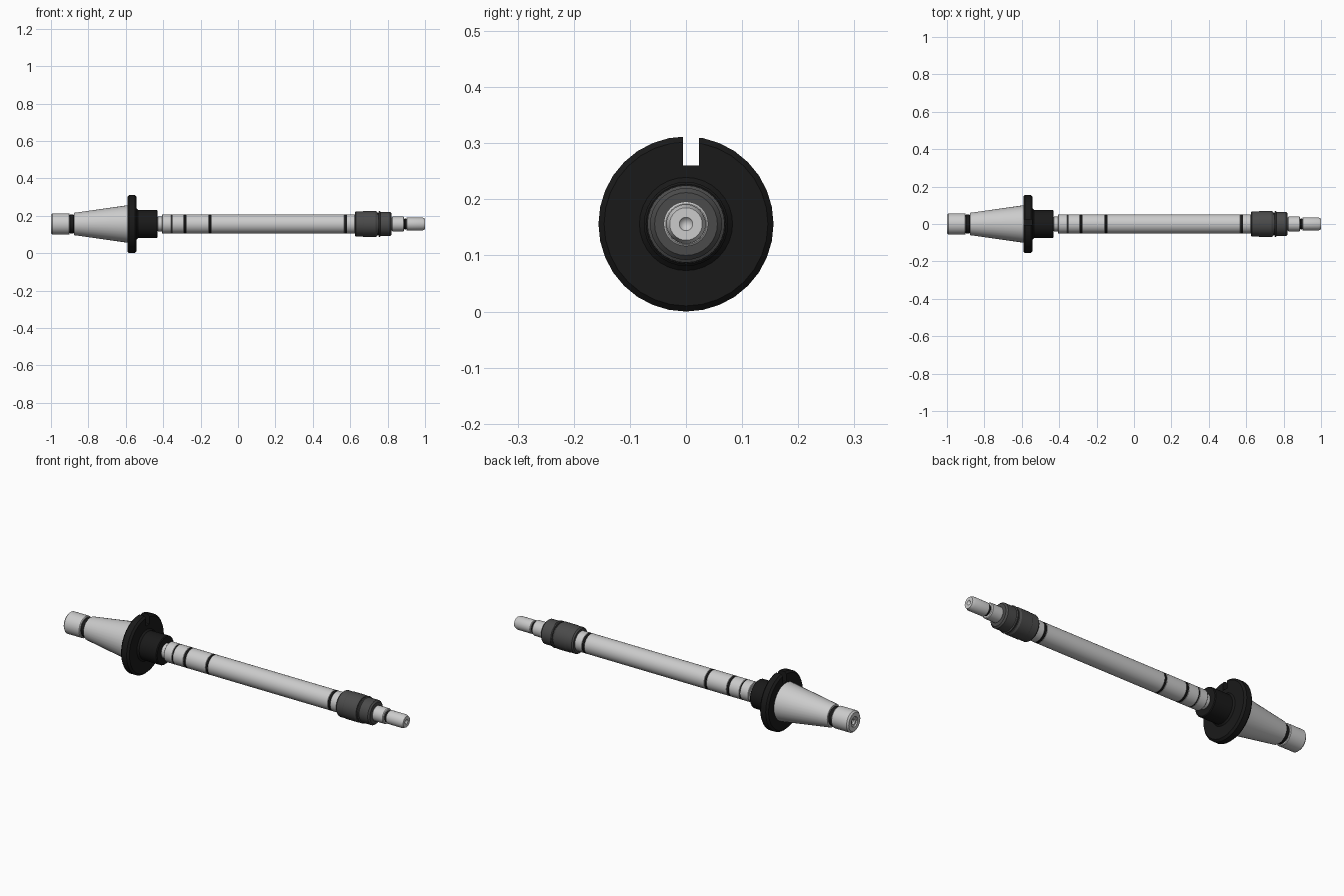
import bpy, bmesh, math

if "Cube" in bpy.data.objects:
    bpy.data.objects.remove(bpy.data.objects["Cube"])

AXIS_Z = 0.156


def material(name, value):
    m = bpy.data.materials.new(name)
    m.diffuse_color = (value, value, value, 1)
    m.use_nodes = True
    m.node_tree.nodes["Principled BSDF"].inputs["Base Color"].default_value = m.diffuse_color
    return m


BLACK = material("black_oxide", 0.01)
DARK = material("dark_steel", 0.07)


def lathe(name, profile, mat=None, sides=32):
    """Revolve (x, radius) points around the long axis; radius 0 closes to a point."""
    bm = bmesh.new()
    rings = []
    for x, r in profile:
        if r == 0:
            rings.append([bm.verts.new((x, 0, AXIS_Z))] * sides)
        else:
            rings.append([bm.verts.new((x, r * math.sin(2 * math.pi * i / sides),
                                        AXIS_Z + r * math.cos(2 * math.pi * i / sides)))
                          for i in range(sides)])
    for a, b in zip(rings, rings[1:]):
        for i in range(sides):
            j = (i + 1) % sides
            bm.faces.new(list(dict.fromkeys((a[i], a[j], b[j], b[i]))))
    bmesh.ops.recalc_face_normals(bm, faces=bm.faces)
    mesh = bpy.data.meshes.new(name)
    bm.to_mesh(mesh)
    bm.free()
    ob = bpy.data.objects.new(name, mesh)
    bpy.context.collection.objects.link(ob)
    if mat:
        mesh.materials.append(mat)
    bpy.ops.object.select_all(action='DESELECT')
    ob.select_set(True)
    bpy.context.view_layer.objects.active = ob
    bpy.ops.object.shade_smooth_by_angle(angle=math.radians(25))
    return ob


def collar(name, x0, x1, r, mat=None, c=0.002):
    """Plain cylinder section with a small chamfer at both ends."""
    return lathe(name, [(x0, 0), (x0, r - c), (x0 + c, r),
                        (x1 - c, r), (x1, r - c), (x1, 0)], mat)


# Tapered shank: end pilot with centre hole, groove, cone
lathe("shank_pilot", [(-0.975, 0), (-0.985, 0.012), (-0.994, 0.014), (-0.994, 0.024), (-1, 0.027),
                      (-1, 0.049), (-0.992, 0.057), (-0.904, 0.057), (-0.9, 0.054), (-0.9, 0)])
collar("shank_groove", -0.9, -0.878, 0.05, BLACK)
lathe("taper_cone", [(-0.878, 0), (-0.878, 0.057), (-0.874, 0.06), (-0.592, 0.1), (-0.592, 0)])

# Drive flange and hub, with one key slot cut through the rim
flange = lathe("drive_flange", [
    (-0.592, 0), (-0.592, 0.146), (-0.582, 0.156), (-0.552, 0.156), (-0.542, 0.146),
    (-0.542, 0.083), (-0.534, 0.075), (-0.434, 0.075), (-0.43, 0.071), (-0.43, 0)], BLACK)
bpy.ops.mesh.primitive_cube_add(size=1, location=(-0.567, 0.009, 0.31))
cutter = bpy.context.object
cutter.name = "key_slot_cutter"
cutter.scale = (0.12, 0.029, 0.1)
cutter.hide_render = True
cut = flange.modifiers.new("key_slot", 'BOOLEAN')
cut.operation = 'DIFFERENCE'
cut.solver = 'EXACT'
cut.object = cutter
bpy.context.view_layer.objects.active = flange
bpy.ops.object.modifier_apply(modifier=cut.name)
bpy.data.objects.remove(cutter)

# Neck between hub and spacers
collar("neck", -0.43, -0.405, 0.039)

# Spacer rings along the arbor, with black bands between them
R = 0.052
for i, (a, b) in enumerate([(-0.405, -0.356), (-0.352, -0.289), (-0.277, -0.156),
                            (-0.145, 0.569), (0.582, 0.625)]):
    collar(f"spacer_{i + 1}", a, b, R)
for i, (a, b) in enumerate([(-0.356, -0.352), (-0.289, -0.277), (-0.156, -0.145), (0.569, 0.582)]):
    collar(f"black_band_{i + 1}", a, b, R, BLACK, 0.0005)

# Bearing sleeve and clamping nut
lathe("bearing_sleeve", [(0.625, 0), (0.625, 0.062), (0.632, 0.068), (0.668, 0.068), (0.671, 0.0695),
                         (0.735, 0.0695), (0.745, 0.064), (0.745, 0.058), (0.751, 0.058),
                         (0.751, 0)], DARK)
lathe("clamping_nut", [(0.751, 0), (0.751, 0.066), (0.755, 0.069), (0.76, 0.069), (0.763, 0.064),
                       (0.814, 0.064), (0.822, 0.056), (0.822, 0)], DARK)

# Threaded end, groove and outer pilot with centre hole
collar("threaded_end", 0.822, 0.888, 0.04, None, 0.004)
collar("end_groove", 0.888, 0.9, 0.029, BLACK)
lathe("outer_pilot", [(0.9, 0), (0.9, 0.032), (0.903, 0.035), (0.985, 0.035), (1, 0.029),
                      (1, 0.012), (0.985, 0)])
